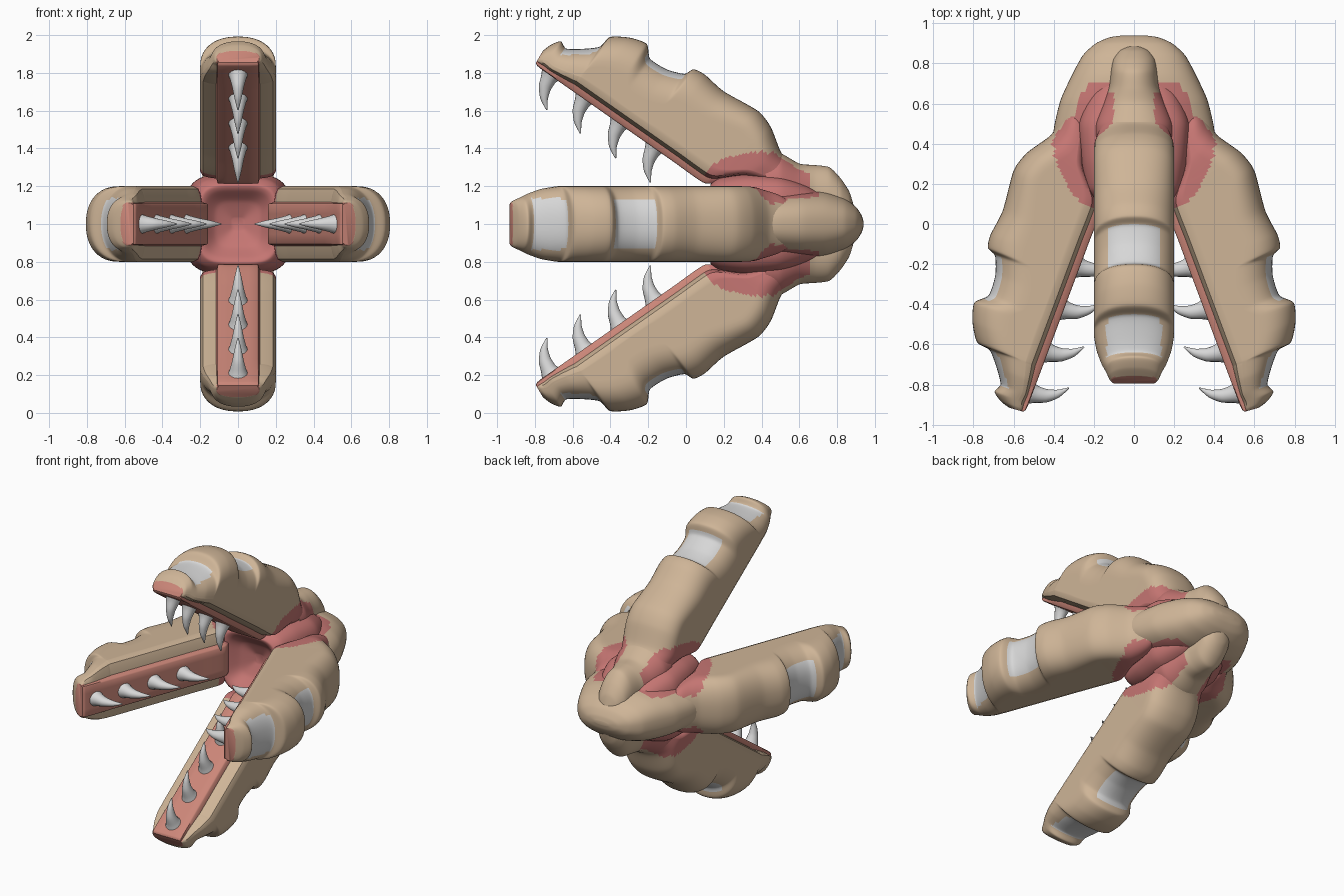
import bpy, bmesh, math
from mathutils import Vector

if "Cube" in bpy.data.objects:
    bpy.data.objects.remove(bpy.data.objects["Cube"])


def material(name, rgb):
    m = bpy.data.materials.new(name)
    m.diffuse_color = (*rgb, 1)
    m.use_nodes = True
    m.node_tree.nodes["Principled BSDF"].inputs["Base Color"].default_value = m.diffuse_color
    return m


MATS = [material("tan_hide", (0.62, 0.46, 0.31)),
        material("pink_flesh", (0.56, 0.18, 0.17)),
        material("pale_grey", (0.68, 0.68, 0.68)),
        material("light_pink_gum", (0.60, 0.24, 0.19))]
TAN, PINK, GREY, GUM = 0, 1, 2, 3


def loft(name, rings, place, rule):
    """Skin closed rings of points, colour each face by rule(local centre), then place."""
    bm = bmesh.new()
    vr = [[bm.verts.new(p) for p in ring] for ring in rings]
    n = len(vr[0])
    for a, b in zip(vr, vr[1:]):
        for i in range(n):
            j = (i + 1) % n
            bm.faces.new((a[i], a[j], b[j], b[i]))
    bm.faces.new(vr[0])
    bm.faces.new(vr[-1])
    for f in bm.faces:
        f.material_index = rule(f.calc_center_median())
        f.smooth = True
    for v in bm.verts:
        v.co = place(v.co)
    bmesh.ops.recalc_face_normals(bm, faces=bm.faces)
    me = bpy.data.meshes.new(name)
    bm.to_mesh(me)
    bm.free()
    for m in MATS:
        me.materials.append(m)
    me.set_sharp_from_angle(angle=math.radians(42))
    ob = bpy.data.objects.new(name, me)
    bpy.context.collection.objects.link(ob)
    return ob


def smooth_stations(st, k):
    """Tensioned spline resampling of a list of tuples."""
    out = []
    for i in range(len(st) - 1):
        p0, p1, p2, p3 = st[max(i - 1, 0)], st[i], st[i + 1], st[min(i + 2, len(st) - 1)]
        for s in range(k):
            t = s / k
            h1, h2 = t ** 3 - 2 * t * t + t, t ** 3 - t * t
            w = 3 * t * t - 2 * t ** 3
            out.append([b + w * (c - b) + .35 * (h1 * (c - a) + h2 * (d - b))
                        for a, b, c, d in zip(p0, p1, p2, p3)])
    return out + [list(st[-1])]


# Jaw stations, hinge to tip: inner u, inner v, outer u, outer v, half width
JAW = [(-.42, .24, -.44, .32, .10), (-.30, .19, -.36, .34, .16), (-.155, .13, -.25, .366, .195),
       (-.06, .04, -.128, .445, .20), (0, 0, -.02, .477, .20), (.185, 0, .185, .458, .20),
       (.32, 0, .32, .473, .20), (.385, 0, .385, .462, .20), (.41, 0, .41, .415, .20),
       (.50, 0, .50, .380, .20), (.605, 0, .605, .376, .20), (.655, 0, .665, .43, .20),
       (.758, 0, .758, .405, .20), (.835, 0, .845, .348, .20), (.86, 0, .86, .275, .198),
       (.93, 0, .93, .212, .185), (1.0, 0, 1.0, .165, .16), (1.045, 0, 1.045, .18, .14),
       (1.075, .003, 1.078, .135, .125), (1.088, .012, 1.094, .085, .112)]


def jaw_ring(iu, iv, ou, ov, w):
    """Closed section: raised gum strip, shallow groove, side, rounded crown."""
    h = math.hypot(ou - iu, ov - iv)
    s = min(.108, w * .92)
    rr = min(.13 + .06 * max(0, min(1, ou / .4)), .62 * h)
    low = min(.085, .3 * h)
    half = [(s * .5, 0), (s * .93, 0), (s, low * .08), (s + (w - s) * .08, low * .42),
            (s + (w - s) * .5, low * .5), (s + (w - s) * .85, low * .64), (w, low)]
    half += [(w, low + (h - rr - low) * i / 14) for i in range(1, 15)]
    for i in range(1, 12):
        a = math.pi / 2 * i / 12
        half.append((w * math.cos(a) ** .88, h - rr + rr * math.sin(a) ** .88))
    pts = [(0, 0)] + half + [(0, h)] + [(-x, d) for x, d in reversed(half)]
    return [Vector((iu + (ou - iu) * d / h, iv + (ov - iv) * d / h, x)) for x, d in pts]


def jaw_colour(c):
    u, v, x = c
    if (u > 1.0885 and v < .072) or (abs(x) < .114 and v < .028 and u > -.03):
        return GUM                                    # gum strip and tip
    if abs(x) < .135 and (.405 < u < .635 and v > .33 or .858 < u < 1.005 and v > .11):
        return GREY                                   # plates in the notches
    y, r = .09 - .819 * u + .574 * v, .22 + .574 * u + .819 * v
    if y > .5 and abs(x) > .11:
        return PINK
    if ((y - .40) / .335) ** 2 + ((r - .19) / .19) ** 2 < 1 and not (abs(x) < .12 and y > .47):
        return PINK                                   # flesh at the hinge
    if u < 0 and v < .1:
        return PINK
    return TAN


def jaw_frame(hinge_y, hinge_r, angle, roll):
    ca, sa, cr, sr = math.cos(angle), math.sin(angle), math.cos(roll), math.sin(roll)

    def place(p):
        u, v, x = p
        y, r = hinge_y - ca * u + sa * v, hinge_r + sa * u + ca * v
        return Vector((x * cr + r * sr, y, 1 - x * sr + r * cr))
    return place


def circle(n=20):
    return [(math.cos(2 * math.pi * i / n), math.sin(2 * math.pi * i / n)) for i in range(n)]


# Four jaws with their teeth
JAW_RINGS = [jaw_ring(*s) for s in smooth_stations(JAW, 7)]
TOOTH = smooth_stations([(.005, .012, .058, .055), (0, -.02, .043, .043), (-.012, -.07, .033, .03),
                         (-.042, -.12, .02, .018), (-.088, -.16, .003, .003)], 4)
for k, side in enumerate(("upper", "right", "lower", "left")):
    if k % 2 == 0:
        place = jaw_frame(.09, .22, math.radians(35), k * math.pi / 2)
    else:
        place = jaw_frame(.08, .16, math.radians(20.5), k * math.pi / 2)
    loft(side + "_jaw", JAW_RINGS, place, jaw_colour)
    for n, u0 in enumerate((.985, .767, .54, .315)):
        rings = []
        for i, (u, v, ru, rx) in enumerate(TOOTH):
            tilt = .85 * (i / (len(TOOTH) - 1)) ** 1.5   # sections turn with the hook
            rings.append([Vector((u0 + u + ru * a * math.cos(tilt), v - ru * a * math.sin(tilt), rx * b))
                          for a, b in circle(16)])
        loft(f"{side}_tooth_{n + 1}", rings, place, lambda c: GREY)


def body(name, stations, power, rule):
    """Rounded-square sections along y: y, centre z, half width x, half height z."""
    rings = []
    for y, z, w, h in smooth_stations(stations, 6):
        rings.append([Vector((w * math.copysign(abs(a) ** power, a), y,
                              1 + z + h * math.copysign(abs(b) ** power, b))) for a, b in circle(64)])
    loft(name, rings, lambda p: p.copy(), rule)


# Fleshy core with a shallow throat
body("throat_core", [(.24, 0, .03, .03), (.20, 0, .12, .12), (.14, 0, .18, .18), (.13, 0, .21, .21),
                     (.18, 0, .245, .245), (.32, 0, .27, .265), (.5, 0, .28, .255), (.65, 0, .22, .2),
                     (.78, 0, .12, .12)], .5, lambda c: PINK)

# Broad rear skull band joining the two side jaws, fleshy above and below
body("rear_skull", [(.40, 0, .41, .155), (.5, 0, .395, .175), (.62, 0, .365, .18), (.74, 0, .31, .17),
                    (.84, 0, .255, .135), (.90, 0, .19, .09), (.93, 0, .12, .045), (.94, 0, .05, .012)],
     .8, lambda c: PINK if c.y < .7 and abs(c.z - 1) > .12 + .1 * (c.y - .45) else TAN)

# Rear arms of the upper and lower jaws, ending in rounded knobs
for name, s in (("upper_rear_arm", 1), ("lower_rear_arm", -1)):
    body(name, [(.42, s * .22, .19, .16), (.5, s * .21, .19, .165), (.6, s * .17, .155, .15),
                (.68, s * .15, .125, .162), (.76, s * .13, .115, .17), (.82, s * .10, .105, .14),
                (.865, s * .07, .075, .10), (.89, s * .05, .03, .04)], .95,
         lambda c: PINK if c.y < .66 and abs(c.x) > .1 else TAN)
